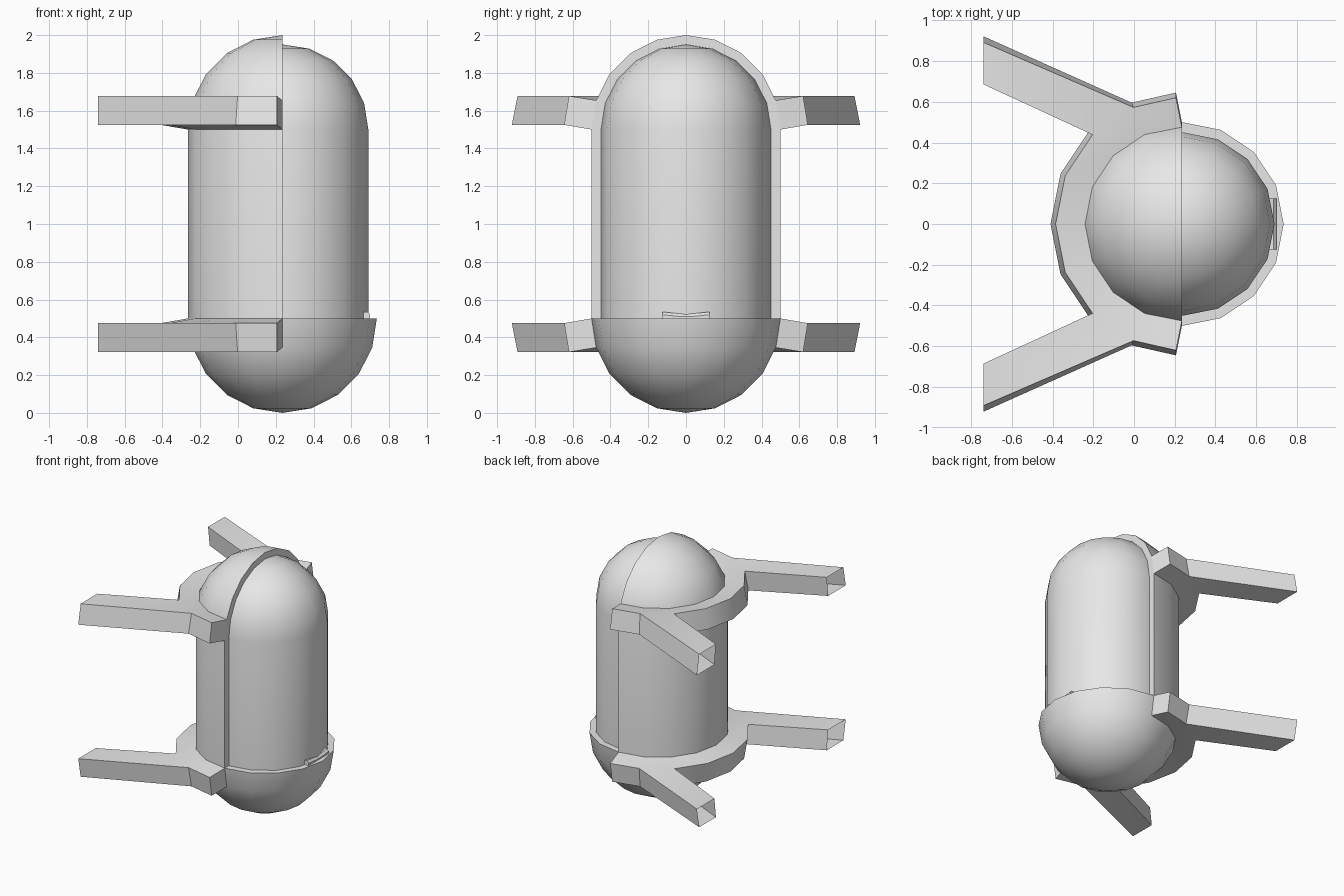
import bpy, bmesh, math

if "Cube" in bpy.data.objects:
    bpy.data.objects.remove(bpy.data.objects["Cube"])

CX = 0.235          # axis of the pod
STEP = math.pi / 8  # sixteen sides all round

grey = bpy.data.materials.new("light grey")
grey.diffuse_color = (0.8, 0.8, 0.8, 1)
grey.use_nodes = True
grey.node_tree.nodes["Principled BSDF"].inputs["Base Color"].default_value = grey.diffuse_color


def finish(name, bm):
    bmesh.ops.remove_doubles(bm, verts=bm.verts, dist=0.0005)
    bmesh.ops.recalc_face_normals(bm, faces=bm.faces)
    mesh = bpy.data.meshes.new(name)
    bm.to_mesh(mesh)
    bm.free()
    mesh.materials.append(grey)
    ob = bpy.data.objects.new(name, mesh)
    bpy.context.collection.objects.link(ob)
    bpy.ops.object.select_all(action='DESELECT')
    ob.select_set(True)
    bpy.context.view_layer.objects.active = ob
    bpy.ops.object.shade_smooth_by_angle(angle=math.radians(30))
    return ob


def dome(radius, base, sign):
    """Quarter circle from rim to pole, as (radius, height) pairs."""
    return [(radius * math.cos(math.radians(18 * i)),
             base + sign * radius * math.sin(math.radians(18 * i))) for i in range(6)]


def lathe(name, profile, cx, sides, half=False):
    """Turn a profile around the pod axis; a half turn covers the back only."""
    bm = bmesh.new()
    rows = []
    for k in range(sides + 1):
        a = math.pi / 2 + k * STEP
        rows.append([bm.verts.new((cx + r * math.cos(a), r * math.sin(a), z)) for r, z in profile])
    for a, b in zip(rows, rows[1:]):
        for i in range(len(profile) - 1):
            bm.faces.new((a[i], a[i + 1], b[i + 1], b[i]))
    if half:  # flat front wall closing the half turn
        bm.faces.new(rows[0] + rows[-1][::-1])
    return finish(name, bm)


# Main bodies
lathe("back_shell", [(0.5, 0.5)] + dome(0.5, 1.5, 1), CX, 8, half=True)
lathe("inner_capsule", [(0.45, 0.48)] + dome(0.45, 1.5, 1), 0.24, 16)
lathe("bottom_bowl", [(0.0, 0.5)] + dome(0.5, 0.5, -1), CX, 16)


def bracket(name, flip):
    """Half ring around the back with two hollow arms; flip mirrors it in height."""
    bm = bmesh.new()
    zf = (lambda z: 2 - z) if flip else (lambda z: z)

    def vert(x, y, z):
        return bm.verts.new((x, y, zf(z)))

    cols = []
    for k in range(9):
        a = math.pi / 2 + k * STEP
        c, s = math.cos(a), math.sin(a)
        col = []
        for r_in, z_in, r_out, z_out in ((0.5, 1.5, 0.645, 1.525), (0.4755, 1.6545, 0.62, 1.678)):
            x, y = CX + r_out * c, r_out * s
            if k in (0, 8):  # ring ends lean back
                x = CX - 0.029
            col += [vert(CX + r_in * c, r_in * s, z_in), vert(x, y, z_out)]
        cols.append(col)  # inner low, outer low, inner high, outer high
    for k in range(8):
        a, b = cols[k], cols[k + 1]
        bm.faces.new((a[0], a[1], b[1], b[0]))
        bm.faces.new((a[2], a[3], b[3], b[2]))
        if k not in (1, 6):
            bm.faces.new((a[1], a[3], b[3], b[1]))
    for c in (cols[0], cols[8]):
        bm.faces.new((c[0], c[1], c[3], c[2]))
    # open-ended arms
    for s, o, i in ((1, cols[1], cols[2]), (-1, cols[7], cols[6])):
        root = [o[1], o[3], i[3], i[1]]
        tip = [vert(-0.74, s * y, z) for y, z in
               ((0.922, 1.525), (0.892, 1.678), (0.686, 1.678), (0.705, 1.525))]
        for j in range(4):
            n = (j + 1) % 4
            bm.faces.new((root[j], root[n], tip[n], tip[j]))
    return finish(name, bm)


bracket("upper_bracket", False)
bracket("lower_bracket", True)

# Small front catch resting on the bowl rim
bm = bmesh.new()
cols = []
for y, top in ((-0.125, 0.535), (-0.03, 0.525), (0.03, 0.525), (0.125, 0.535)):
    cols.append([bm.verts.new(p) for p in
                 ((0.66, y, 0.5), (0.7, y, 0.5), (0.7, y, top - 0.015), (0.685, y, top), (0.66, y, top))])
for a, b in zip(cols, cols[1:]):
    for j in range(5):
        n = (j + 1) % 5
        bm.faces.new((a[j], a[n], b[n], b[j]))
bm.faces.new(cols[0])
bm.faces.new(cols[-1])
finish("front_catch", bm)
